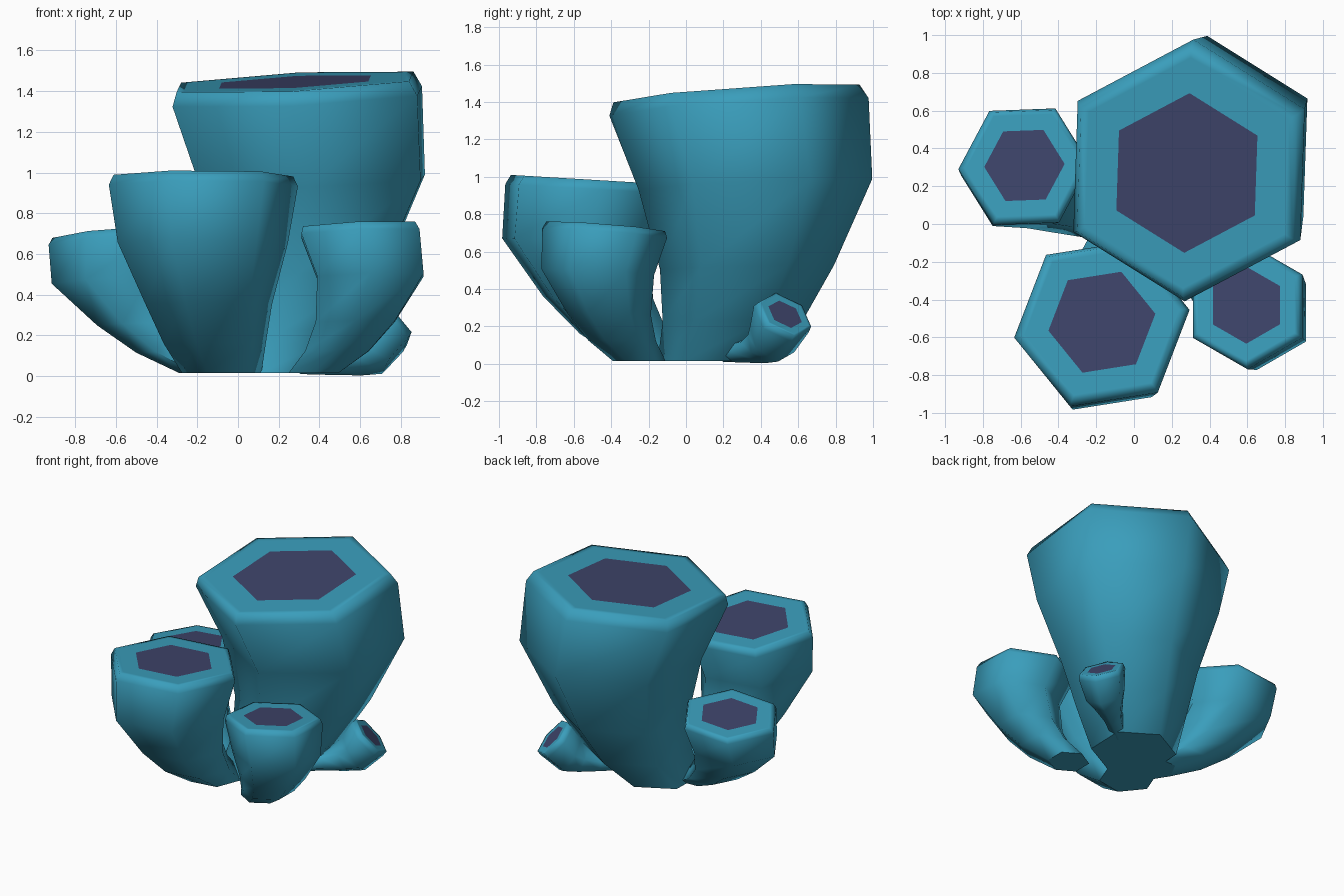
import bpy, bmesh, math
from mathutils import Vector

if "Cube" in bpy.data.objects:
    bpy.data.objects.remove(bpy.data.objects["Cube"])


def material(name, rgb):
    m = bpy.data.materials.new(name)
    m.diffuse_color = (*rgb, 1)
    m.use_nodes = True
    m.node_tree.nodes["Principled BSDF"].inputs["Base Color"].default_value = m.diffuse_color
    return m


TEAL = material("teal", (0.042, 0.34, 0.50))
PLUM = material("dark plum", (0.048, 0.058, 0.145))
UP = Vector((0, 0, 1))


def hex_tube(name, rings, phase):
    """Loft hexagon rings (centre, normal, radius); the last ring bounds the dark mouth."""
    bm = bmesh.new()
    loops = []
    for centre, normal, radius in rings:
        turn = UP.rotation_difference(Vector(normal).normalized())
        loop = []
        for i in range(6):
            a = math.radians(phase + 60 * i)
            p = Vector(centre) + turn @ Vector((math.cos(a), math.sin(a), 0)) * radius
            p.z = max(p.z, 0.0)
            loop.append(bm.verts.new(p))
        loops.append(loop)
    for lo, hi in zip(loops, loops[1:]):
        for i in range(6):
            j = (i + 1) % 6
            bm.faces.new((lo[i], lo[j], hi[j], hi[i]))
    # separate foot keeps a crisp bottom edge
    bm.faces.new([bm.verts.new(v.co) for v in loops[0]][::-1])
    mouth = bm.faces.new(loops[-1])
    mouth.material_index = 1
    me = bpy.data.meshes.new(name)
    bm.to_mesh(me)
    bm.free()
    me.materials.append(TEAL)
    me.materials.append(PLUM)
    ob = bpy.data.objects.new(name, me)
    bpy.context.collection.objects.link(ob)
    bpy.ops.object.select_all(action='DESELECT')
    ob.select_set(True)
    bpy.context.view_layer.objects.active = ob
    bpy.ops.object.shade_smooth_by_angle(angle=math.radians(85))


# Shared growth profile: height fraction, radius fraction, outward bulge fraction
PROFILE = [(0, .42, 0), (.15, .54, .55), (.35, .67, .85), (.66, .90, .88), (.95, 1, .12)]


def cup(name, base, rim, height, radius, bulge, azimuth, slope, phase):
    """Upright cup: leans outward, then curls back in to a slightly tilted mouth."""
    out = Vector((math.cos(math.radians(azimuth)), math.sin(math.radians(azimuth)), 0))
    base, rim = Vector((*base, 0.015)), Vector((*rim, height))
    rings = []
    for f, r, b in PROFILE:
        n = Vector((-slope[0] * f, -slope[1] * f, 1))
        rings.append((base.lerp(rim, f) + out * bulge * b, n, radius * r))
    n = Vector((-slope[0], -slope[1], 1))
    for r in (.95, .88, .61):            # bevelled rim, flat lip, mouth
        rings.append((rim, n, radius * r))
    hex_tube(name, rings, phase)


cup("large_cup", (.12, .14), (.28, .27), 1.445, .695, .23, 46, (.05, .07), 28)
cup("front_cup", (-.08, -.16), (-.17, -.52), .985, .47, .22, 260, (0, -.06), 9)
cup("right_cup", (.37, -.25), (.595, -.43), .735, .335, .19, -38, (.04, -.08), 30)
cup("left_cup", (-.14, .05), (-.58, .31), .705, .35, .2, 165, (.08, -.07), 2)

# Small sprout lying low at the back right, mouth facing outward and up
flat, lean, face = (.8, .58, .1), (.68, .49, .53), (.6, .42, .68)
cap = (.735, .53, .265)
hex_tube("small_sprout", [
    ((.30, .20, .06), flat, .05),
    ((.47, .34, .075), flat, .07),
    ((.57, .415, .1), (.75, .54, .4), .105),
    ((.64, .46, .13), lean, .14),
    ((.71, .51, .24), face, .165),
    (cap, face, .155), (cap, face, .14), (cap, face, .1)], 30)
